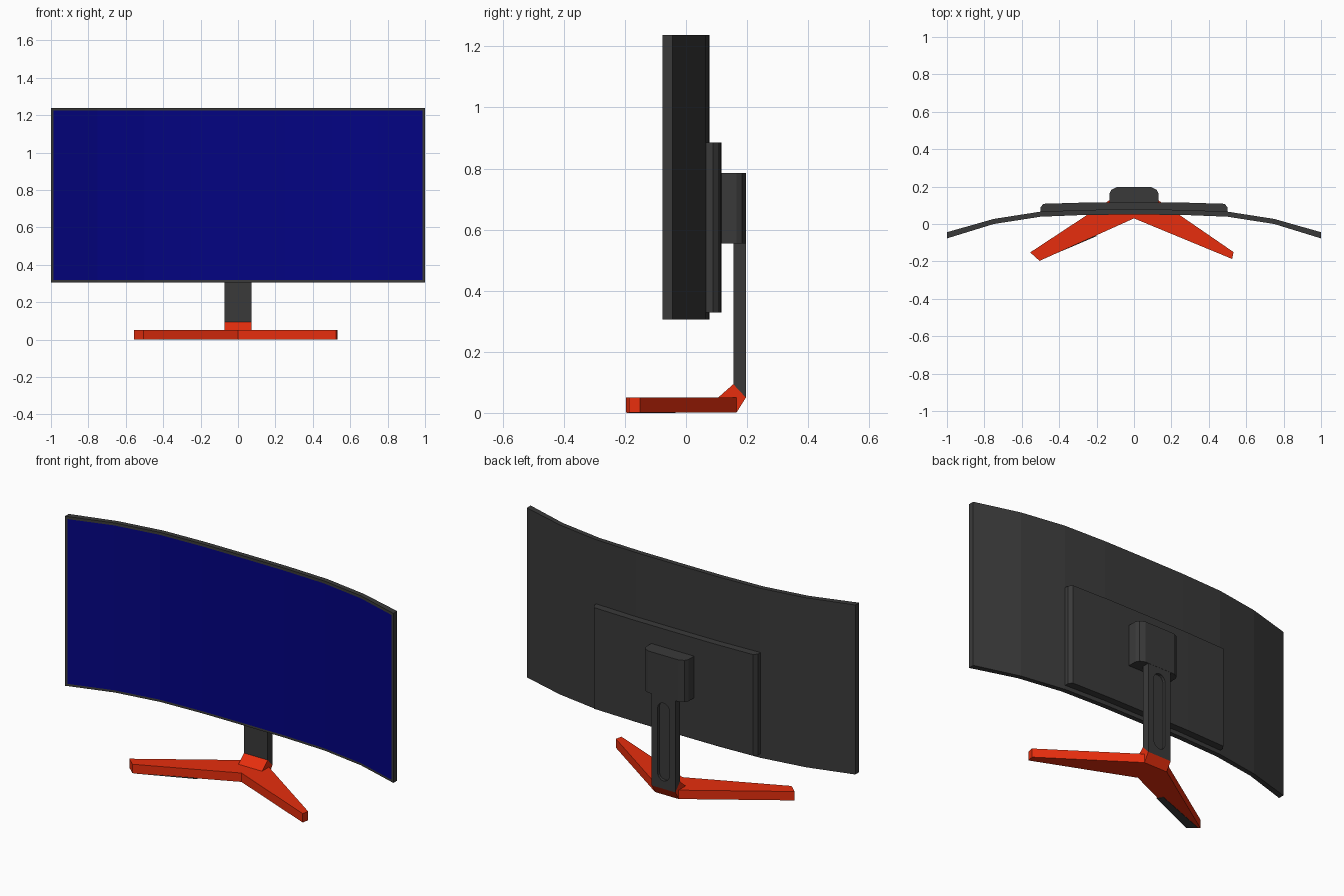
import bpy, bmesh, math

if "Cube" in bpy.data.objects:
    bpy.data.objects.remove(bpy.data.objects["Cube"])

def material(name, rgb):
    m = bpy.data.materials.new(name)
    m.diffuse_color = (*rgb, 1)
    m.use_nodes = True
    m.node_tree.nodes["Principled BSDF"].inputs["Base Color"].default_value = m.diffuse_color
    return m

DARK = material("dark_plastic", (0.042, 0.042, 0.042))
RED = material("red_base", (0.8, 0.027, 0.004))
BLUE = material("blue_screen", (0.001, 0.001, 0.225))

def make(name, bm, mat):
    bmesh.ops.recalc_face_normals(bm, faces=bm.faces)
    me = bpy.data.meshes.new(name)
    bm.to_mesh(me)
    bm.free()
    ob = bpy.data.objects.new(name, me)
    bpy.context.collection.objects.link(ob)
    me.materials.append(mat)
    return ob

def prism(name, pts, a, b, axis, mat):
    """Extrude a 2D outline from a to b along axis (other two axes in xyz order)."""
    bm = bmesh.new()
    def place(p, t):
        c = list(p)
        c.insert("xyz".index(axis), t)
        return c
    face = bm.faces.new([bm.verts.new(place(p, a)) for p in pts])
    move = [0, 0, 0]
    move["xyz".index(axis)] = b - a
    ext = bmesh.ops.extrude_face_region(bm, geom=[face], use_keep_orig=True)
    bmesh.ops.translate(bm, vec=move,
                        verts=[v for v in ext["geom"] if isinstance(v, bmesh.types.BMVert)])
    return make(name, bm, mat)

def mirrored(half):
    """Mirror a left-to-centre profile across x = 0."""
    return half + [(-x, y) for x, y in reversed(half) if x < -1e-6]

# Curved panel
front = mirrored([(-1, -0.077), (-0.75, 0.0), (-0.5, 0.039), (-0.25, 0.049), (0, 0.05)])
back = [(x, y + (0.033 if abs(x) > 0.9 else 0.027)) for x, y in front]
prism("panel", front + back[::-1], 0.305, 1.238, "z", DARK)

# Screen surface just ahead of the panel, leaving a thin bezel
bm = bmesh.new()
cols = []
for x, y in front:
    if abs(x) > 0.9:
        x, y = x * 0.987, y + 0.004
    cols.append([bm.verts.new((x, y - 0.002, z)) for z in (0.318, 1.225)])
for c, d in zip(cols, cols[1:]):
    bm.faces.new((c[0], d[0], d[1], c[1]))
make("screen", bm, BLUE)

# Rear housing with chamfered ends
rear = mirrored([(-0.5, 0.062), (-0.5, 0.088), (-0.485, 0.108), (-0.25, 0.115), (0, 0.116)])
inner = [(0.25, 0.07), (-0.25, 0.07)]
prism("rear_housing", rear + inner, 0.328, 0.885, "z", DARK)

# Mount block with rounded rear corners
prism("mount_block", mirrored([(-0.13, 0.11), (-0.13, 0.165), (-0.12, 0.184), (-0.092, 0.197)]),
      0.555, 0.785, "z", DARK)

# Neck with a rounded slot recessed in its back
neck = prism("neck", [(0.155, 0.094), (0.196, 0.05), (0.196, 0.56), (0.155, 0.56)],
             -0.072, 0.072, "x", DARK)
R = 0.036
slot = [(R * math.cos(i * math.pi / 8), 0.486 + R * math.sin(i * math.pi / 8))
        for i in range(9)]
slot += [(-x, 0.616 - z) for x, z in slot]
cutter = prism("slot_cutter", slot, 0.18, 0.23, "y", DARK)
cutter.hide_render = True
cutter.hide_set(True)
cut = neck.modifiers.new("slot", "BOOLEAN")
cut.operation = "DIFFERENCE"
cut.solver = "EXACT"
cut.object = cutter

# V-shaped base, legs slightly different at the tips
prism("base_legs", [(0, 0.03), (-0.505, -0.197), (-0.555, -0.152), (-0.072, 0.166),
                    (0.072, 0.166), (0.532, -0.15), (0.525, -0.187)], 0.002, 0.051, "z", RED)

# Wedge hub joining the legs and the neck
prism("base_hub", [(0.105, 0.05), (0.155, 0.094), (0.196, 0.05), (0.166, 0.002), (0.105, 0.002)],
      -0.072, 0.072, "x", RED)

# Wedge-shaped foot pad under the left leg
prism("foot_pad", [(-0.2, -0.065), (-0.5, -0.193), (-0.54, -0.155), (-0.22, -0.035)],
      0, 0.004, "z", DARK)
